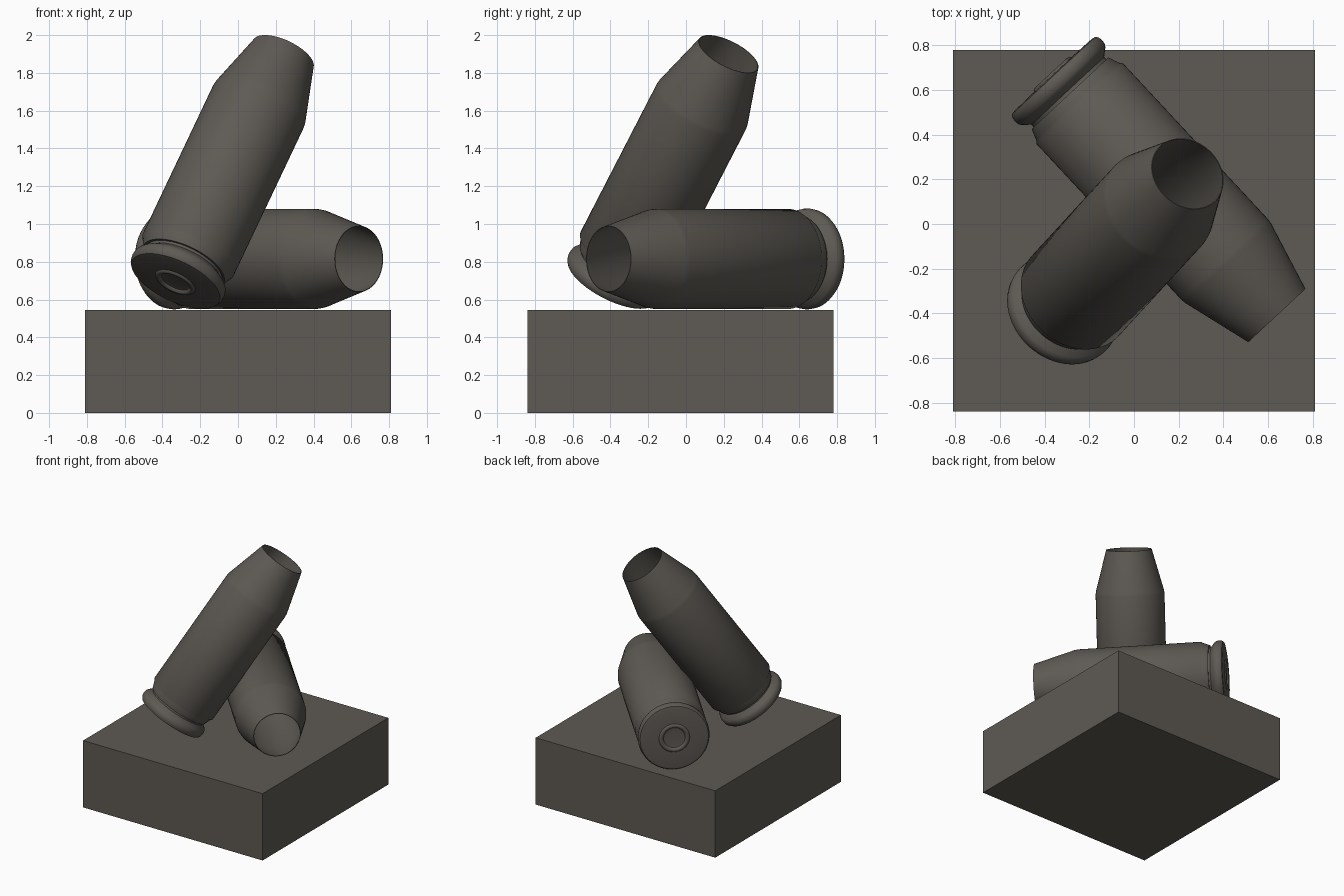
import bpy, bmesh, math
from mathutils import Vector

if "Cube" in bpy.data.objects:
    bpy.data.objects.remove(bpy.data.objects["Cube"])

metal = bpy.data.materials.new("dark warm grey")
metal.diffuse_color = (0.112, 0.102, 0.088, 1)
metal.use_nodes = True
metal.node_tree.nodes["Principled BSDF"].inputs["Base Color"].default_value = metal.diffuse_color


def finish(name, bm, smooth=False):
    bmesh.ops.recalc_face_normals(bm, faces=bm.faces)
    me = bpy.data.meshes.new(name)
    bm.to_mesh(me)
    bm.free()
    me.materials.append(metal)
    ob = bpy.data.objects.new(name, me)
    bpy.context.collection.objects.link(ob)
    if smooth:
        bpy.ops.object.select_all(action='DESELECT')
        ob.select_set(True)
        bpy.context.view_layer.objects.active = ob
        bpy.ops.object.shade_smooth_by_angle(angle=math.radians(42))
    return ob


# Square plinth
bm = bmesh.new()
bmesh.ops.create_cube(bm, size=1)
bmesh.ops.scale(bm, vec=(1.62, 1.62, 0.545), verts=bm.verts)
bmesh.ops.translate(bm, vec=(0, -0.03, 0.2725), verts=bm.verts)
finish("plinth", bm)

# Casing outline as (radius, distance from the open mouth)
PROFILE = [
    (0, 1.36), (0.235, 1.36), (0.258, 1.30), (0.258, 0.34), (0.171, 0.0),  # inside
    (0.175, 0.0), (0.262, 0.32), (0.265, 0.345), (0.265, 1.295),           # neck, body
    (0.222, 1.352), (0.222, 1.375), (0.255, 1.402),                        # groove
    (0.264, 1.415), (0.267, 1.435), (0.264, 1.455), (0.255, 1.468),        # rim
    (0.235, 1.472), (0.115, 1.474),                                        # head
    (0.109, 1.482), (0.098, 1.485), (0.088, 1.482), (0.080, 1.470),        # primer ring
    (0.070, 1.468), (0, 1.474),
]


def casing(name, mouth, head):
    """Spin the outline round the axis from mouth centre to head centre."""
    bm = bmesh.new()
    vs = [bm.verts.new((r, 0, u)) for r, u in PROFILE]
    es = [bm.edges.new(p) for p in zip(vs, vs[1:])]
    bmesh.ops.spin(bm, geom=vs + es, cent=(0, 0, 0), axis=(0, 0, 1),
                   angle=math.tau, steps=64, use_merge=True)
    bmesh.ops.remove_doubles(bm, verts=bm.verts, dist=1e-5)
    ob = finish(name, bm, True)
    axis = Vector(head) - Vector(mouth)
    ob.rotation_mode = 'QUATERNION'
    ob.rotation_quaternion = axis.to_track_quat('Z', 'Y')
    ob.location = mouth


casing("lying_casing", (0.64, -0.41, 0.815), (-0.36, 0.665, 0.815))
casing("leaning_casing", (0.24, 0.225, 1.90), (-0.33, -0.395, 0.697))
